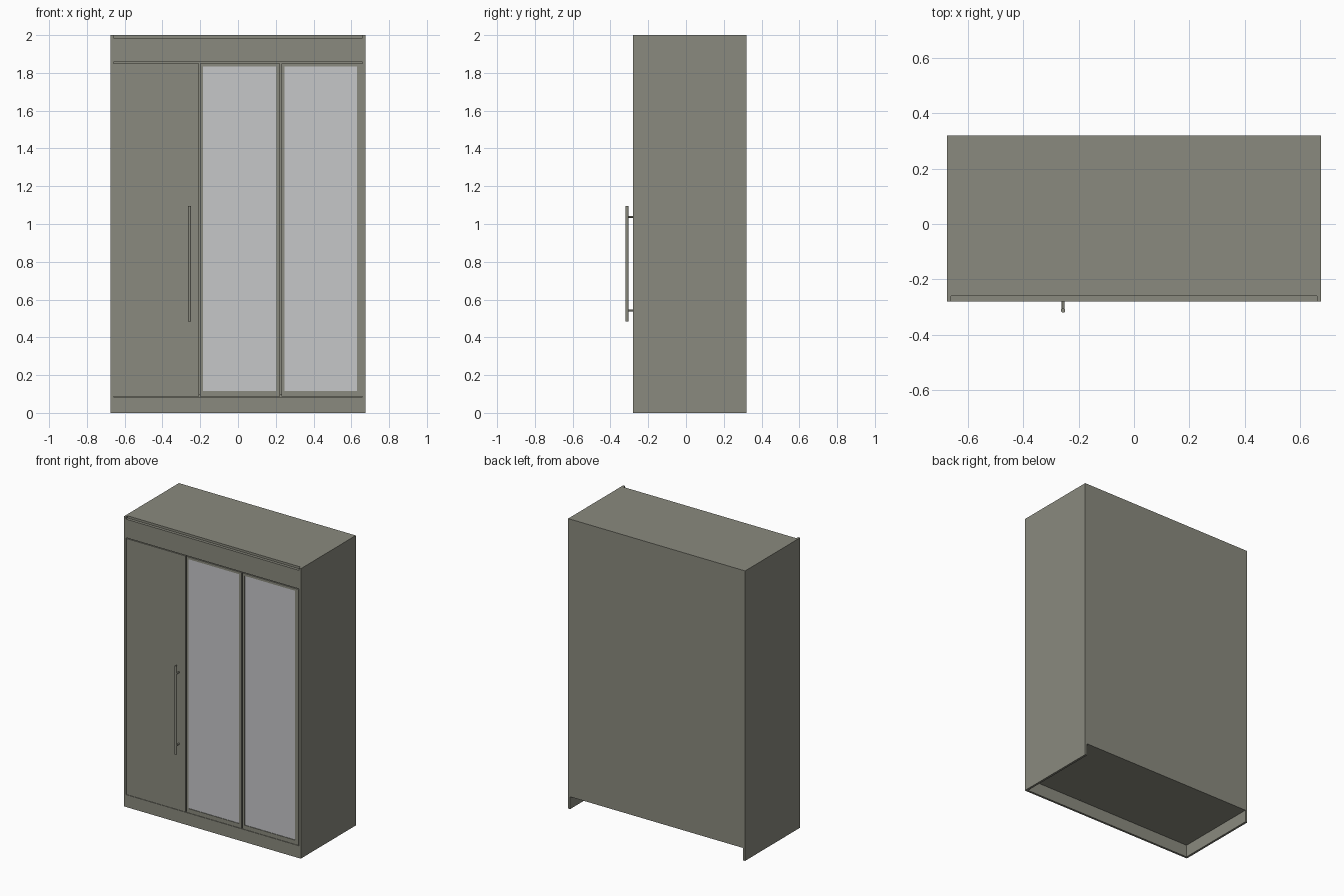
import bpy
import bmesh
from mathutils import Matrix, Vector

cube = bpy.data.objects.get("Cube")
if cube:
    bpy.data.objects.remove(cube, do_unlink=True)


def material(name, colour):
    mat = bpy.data.materials.new(name)
    mat.use_nodes = True
    mat.diffuse_color = colour
    mat.node_tree.nodes["Principled BSDF"].inputs["Base Color"].default_value = colour
    return mat


wood = material("grey_olive", (0.254, 0.254, 0.209, 1))
mirror = material("mirror_grey", (0.565, 0.571, 0.584, 1))


def finish(name, bm, mat):
    mesh = bpy.data.meshes.new(name)
    bm.to_mesh(mesh)
    bm.free()
    mesh.materials.append(mat)
    obj = bpy.data.objects.new(name, mesh)
    bpy.context.collection.objects.link(obj)
    return obj


def add_box(bm, x, y, z):
    size = Matrix.Diagonal((x[1] - x[0], y[1] - y[0], z[1] - z[0], 1))
    centre = Matrix.Translation((sum(x) / 2, sum(y) / 2, sum(z) / 2))
    bmesh.ops.create_cube(bm, size=1, matrix=centre @ size)


def box(name, x, y, z, mat=wood):
    bm = bmesh.new()
    add_box(bm, x, y, z)
    return finish(name, bm, mat)


def add_rod(bm, start, end, radius):
    start, end = Vector(start), Vector(end)
    axis = end - start
    turn = axis.to_track_quat("Z", "Y").to_matrix().to_4x4()
    bmesh.ops.create_cone(bm, cap_ends=True, segments=20, radius1=radius, radius2=radius,
                          depth=axis.length, matrix=Matrix.Translation((start + end) / 2) @ turn)


HALF, INNER = 0.675, 0.66
FRONT, BACK = -0.28, 0.32
PANEL_BACK = -0.26
BASE, DOOR_TOP = 0.085, 1.851
span = (-INNER, INNER)

# Carcass
for name, side in (("right_side", -1), ("left_side", 1)):
    box(name, sorted((side * INNER, side * HALF)), (FRONT, BACK), (0, 2))
box("top_panel", span, (PANEL_BACK, BACK), (1.985, 2))
box("bottom_panel", span, (PANEL_BACK, BACK), (BASE, 0.1))
box("back_panel", span, (0.31, BACK), (BASE, 1.985))
box("plinth", span, (FRONT, -0.265), (0, BASE))
box("fascia", span, (FRONT, PANEL_BACK), (1.857, 1.985))

# Doors, set back slightly from the carcass edge
door_y = (-0.278, PANEL_BACK)
door_z = (BASE + 0.001, DOOR_TOP)
box("plain_door", (-0.658, -0.206), door_y, door_z)

for name, left, right in (("middle", -0.2, 0.222), ("end", 0.23, 0.658)):
    pane_x = (left + 0.016, left + 0.401)
    pane_z = (0.115, 1.835)
    bm = bmesh.new()
    add_box(bm, (left, pane_x[0]), door_y, door_z)
    add_box(bm, (pane_x[1], right), door_y, door_z)
    add_box(bm, pane_x, door_y, (door_z[0], pane_z[0]))
    add_box(bm, pane_x, door_y, (pane_z[1], door_z[1]))
    finish(name + "_door_frame", bm, wood)
    box(name + "_door_mirror", pane_x, (-0.274, -0.265), pane_z, mirror)

# Bar handle with two posts
bm = bmesh.new()
hx, hy = -0.256, -0.312
add_rod(bm, (hx, hy, 0.485), (hx, hy, 1.095), 0.008)
for z in (0.543, 1.037):
    add_rod(bm, (hx, hy, z), (hx, -0.277, z), 0.005)
handle = finish("door_handle", bm, wood)
bpy.ops.object.select_all(action="DESELECT")
handle.select_set(True)
bpy.context.view_layer.objects.active = handle
bpy.ops.object.shade_smooth_by_angle()
